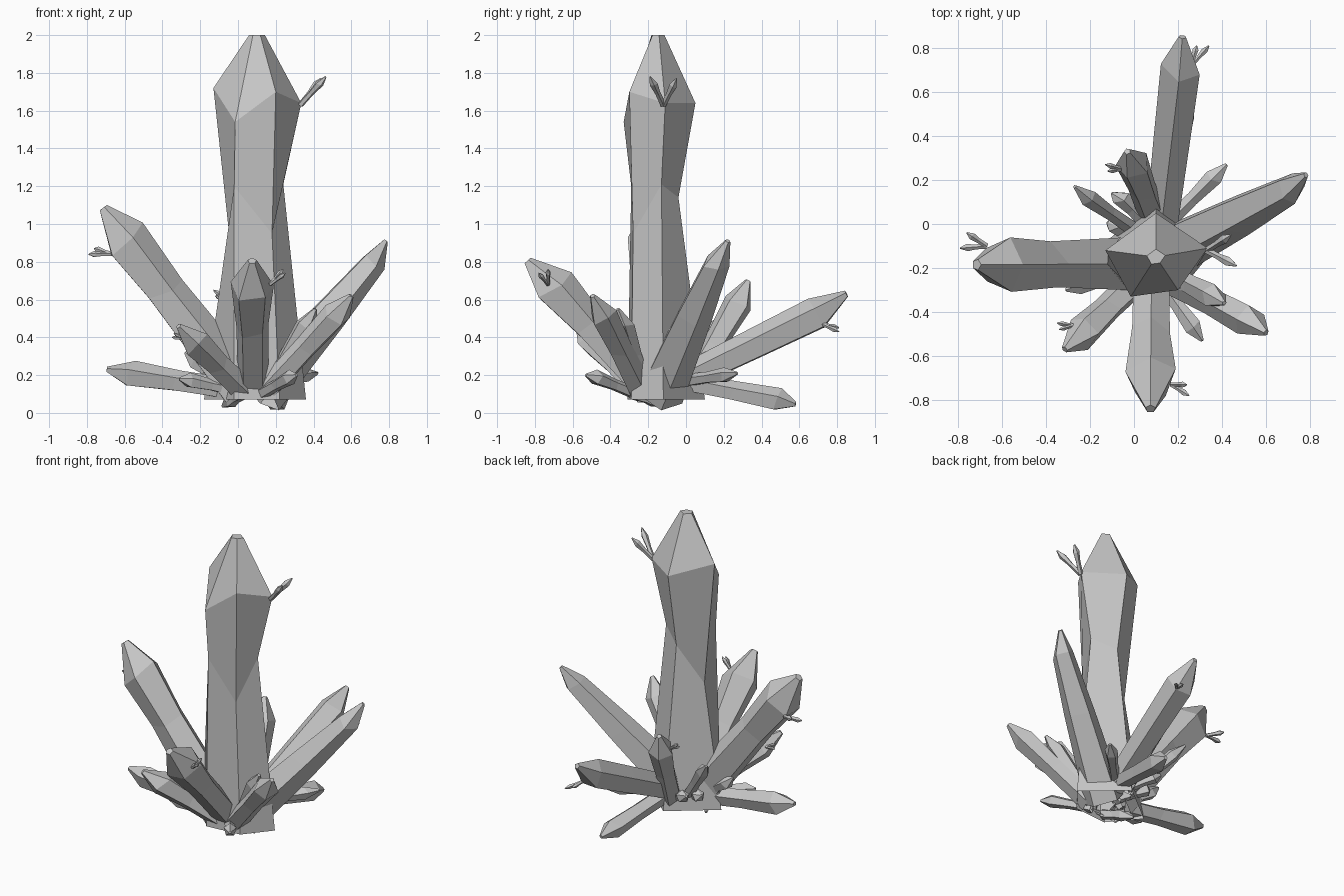
import bpy
import math
import random
from mathutils import Vector

random.seed(4)
SIDES = 5

default_cube = bpy.data.objects.get("Cube")
if default_cube:
    bpy.data.objects.remove(default_cube, do_unlink=True)

# One plain stone colour
stone = bpy.data.materials.new("grey_stone")
stone.use_nodes = True
stone.diffuse_color = (.57, .57, .57, 1)
stone.node_tree.nodes["Principled BSDF"].inputs["Base Color"].default_value = (.57, .57, .57, 1)


def skin_rings(name, rings):
    """Join rings of corners into a flat shaded shaft, closed at the tip."""
    verts = [corner for ring in rings for corner in ring]
    faces = []
    for level in range(len(rings) - 1):
        for k in range(SIDES):
            a = level * SIDES + k
            b = level * SIDES + (k + 1) % SIDES
            faces.append((a, b, b + SIDES, a + SIDES))
    faces.append(tuple(range(len(verts) - SIDES, len(verts))))
    mesh = bpy.data.meshes.new(name)
    mesh.from_pydata(verts, [], faces)
    mesh.materials.append(stone)
    obj = bpy.data.objects.new(name, mesh)
    bpy.context.collection.objects.link(obj)


def crystal(name, base, shoulder, tip, radii, waist_at=.55, turn=0, rough=.35):
    """Five sided crystal: base, waist, flared shoulder and blunt tip."""
    base, shoulder, tip = Vector(base), Vector(shoulder), Vector(tip)
    axis = (shoulder - base).normalized()
    side = Vector((0, 0, 1)).cross(axis).normalized()
    up = axis.cross(side)
    base_r, waist_r, shoulder_r = radii
    levels = [
        (base, base_r, 0),
        (base.lerp(shoulder, waist_at), waist_r, rough),
        (shoulder, shoulder_r, rough),
        (tip, shoulder_r * .2, 0),
    ]
    rings = []
    for centre, radius, jitter in levels:
        ring = []
        for k in range(SIDES):
            angle = math.radians(turn) + math.tau * k / SIDES
            slide = axis * random.uniform(-jitter, jitter) * radius
            spoke = up * math.cos(angle) - side * math.sin(angle)
            ring.append(centre + spoke * radius + slide)
        rings.append(ring)
    skin_rings(name, rings)


def twig(name, root, tips, radius=.013):
    """Little forked sprout made of two thin crystals."""
    root = Vector(root)
    for label, end in zip(("upper", "lower"), tips):
        end = Vector(end)
        crystal(name + "_" + label, root, root.lerp(end, .75), end,
                (radius * .8, radius * .75, radius * 1.1))


# Central column, described corner by corner: base, waist, shoulder
corners = [
    ((.10, .10, .07), (.10, -.04, 1.14), (.10, .05, 1.64)),
    ((-.18, -.12, .07), (-.04, -.14, .88), (-.13, -.12, 1.72)),
    ((-.02, -.31, .07), (-.02, -.29, 1.2), (-.015, -.33, 1.54)),
    ((.22, -.29, .07), (.18, -.28, .95), (.2, -.3, 1.7)),
    ((.36, -.12, .07), (.24, -.13, 1.21), (.335, -.11, 1.64)),
]
column = [[Vector(c[level]) for c in corners] for level in range(3)]
peak = Vector((.1, -.15, 2))
column.append([peak + (Vector((c.x, c.y, 2)) - peak) * .18 for c in column[2]])
skin_rings("central_crystal", column)

# Large leaning crystals
crystal("large_right_crystal", base=(.02, -.18, .12), shoulder=(-.605, -.185, .925),
        tip=(-.715, -.185, 1.085), radii=(.13, .11, .13), waist_at=.65)
crystal("large_left_crystal", base=(.12, -.14, .1), shoulder=(.71, .16, .79),
        tip=(.782, .222, .91), radii=(.13, .1, .07), waist_at=.6, turn=20)
crystal("large_back_crystal", base=(.12, -.05, .16), shoulder=(.21, .7, .525),
        tip=(.22, .85, .63), radii=(.075, .088, .095), waist_at=.6)
crystal("large_front_crystal", base=(.08, -.2, .12), shoulder=(.075, -.71, .68),
        tip=(.075, -.84, .805), radii=(.085, .09, .12), waist_at=.6)

# Middle sized crystals
crystal("front_left_crystal", base=(.15, -.24, .12), shoulder=(.52, -.44, .52),
        tip=(.6, -.495, .62), radii=(.07, .065, .075), turn=15)
crystal("front_left_inner_crystal", base=(.15, -.22, .12), shoulder=(.36, -.33, .47),
        tip=(.41, -.36, .55), radii=(.05, .045, .055))
crystal("front_right_crystal", base=(.03, -.24, .12), shoulder=(-.235, -.495, .38),
        tip=(-.315, -.57, .46), radii=(.07, .065, .08), turn=30)
crystal("back_right_crystal", base=(.1, .01, .12), shoulder=(-.005, .27, .57),
        tip=(-.03, .33, .7), radii=(.07, .065, .08), turn=36)
crystal("low_right_crystal", base=(-.02, -.16, .12), shoulder=(-.575, -.165, .205),
        tip=(-.695, -.17, .23), radii=(.06, .06, .075))
crystal("low_back_crystal", base=(.12, -.03, .17), shoulder=(.21, .48, .07),
        tip=(.23, .58, .045), radii=(.055, .055, .065))

# Small crystals around the foot
small = (.035, .032, .042)
crystal("small_back_right_crystal", (.02, -.04, .14), (-.21, .12, .43), (-.27, .17, .5), small)
crystal("small_back_left_crystal", (.15, 0, .17), (.36, .21, .2), (.42, .27, .21), small)
crystal("small_front_left_crystal", (.12, -.26, .1), (.27, -.47, .185), (.31, -.53, .2), small)
crystal("small_front_right_crystal", (-.02, -.22, .12), (-.25, -.28, .17), (-.31, -.3, .18), small)
crystal("small_right_crystal", (0, -.15, .12), (-.23, -.11, .27), (-.28, -.1, .32), small)
crystal("small_back_stub", (.06, 0, .15), (-.06, .12, .22), (-.1, .14, .24), small)
crystal("small_right_stub", (.04, -.1, .13), (-.09, 0, .19), (-.12, .01, .2), small)
crystal("small_lower_stub", (.02, -.28, .1), (-.04, -.16, .065), (-.08, -.1, .035), small)

# Forked sprouts on the shoulders
twig("central_twig", (.33, -.12, 1.63), [(.44, -.05, 1.77), (.465, -.19, 1.78)], .02)
twig("right_twig", (-.67, -.1, .84), [(-.76, -.04, .87), (-.79, -.11, .84)], .016)
twig("front_twig", (.17, -.73, .68), [(.24, -.73, .76), (.25, -.78, .74)])
twig("back_twig", (.26, .72, .47), [(.34, .81, .43), (.285, .81, .45)])
twig("front_right_twig", (-.27, -.46, .39), [(-.35, -.45, .4), (-.34, -.48, .42)], .01)
twig("back_right_twig", (-.05, .25, .59), [(-.13, .27, .65), (-.12, .24, .62)], .012)
